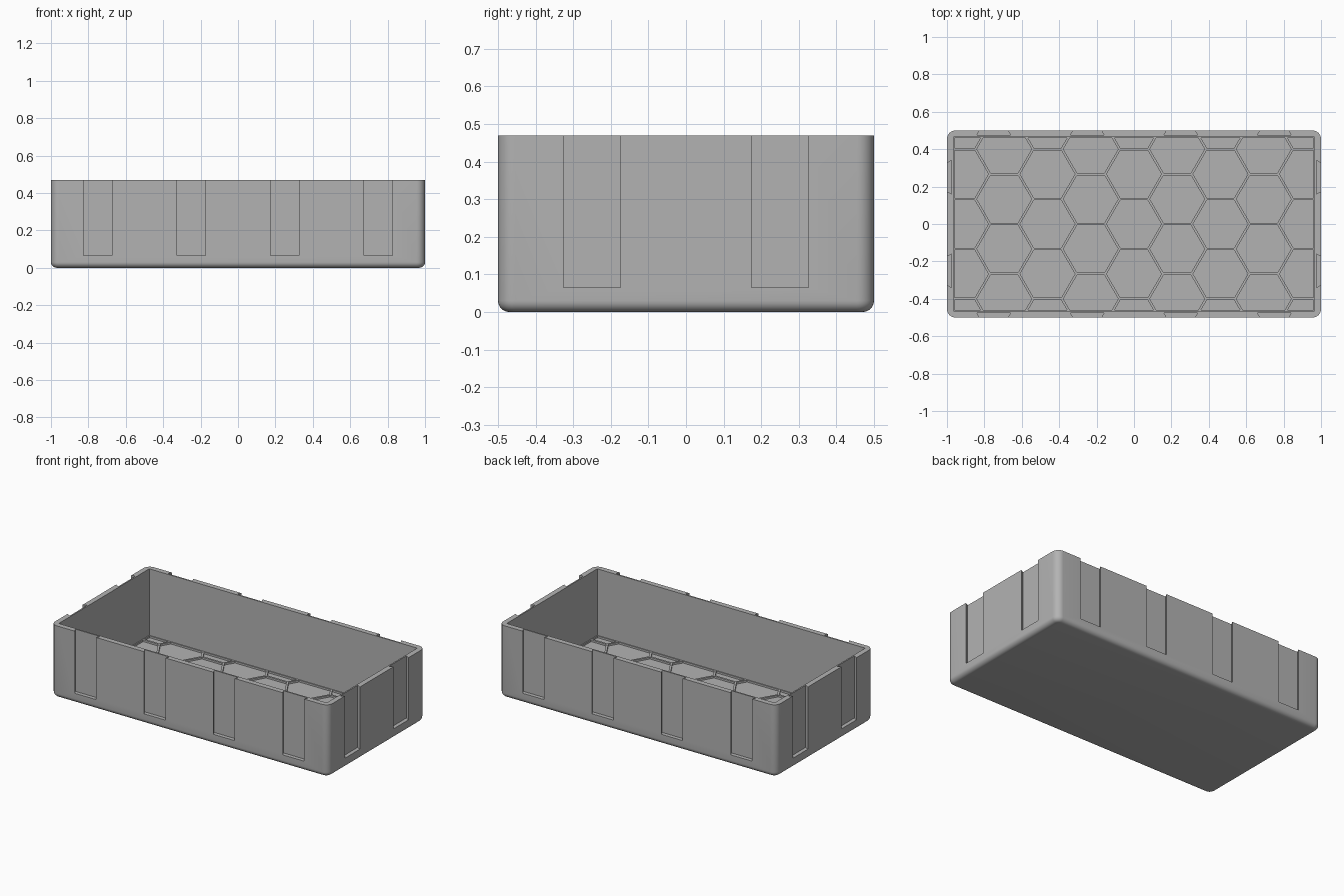
import bpy
import bmesh
from math import cos, sin, pi, sqrt
from mathutils import Vector

old = bpy.data.objects.get("Cube")
if old:
    bpy.data.objects.remove(old, do_unlink=True)

HX, HY, H = 1.0, 0.5, 0.47      # half length, half width, height
WALL = 0.034                    # wall thickness
FLOOR, RIB = 0.025, 0.012       # floor level and rib height above it
PITCH, GAP = 0.267, 0.013       # honeycomb spacing and rib width
MARGIN = 0.006                  # rib strip along the walls

grey = bpy.data.materials.new("plain grey")
grey.use_nodes = True
colour = (0.45, 0.45, 0.45, 1)
grey.diffuse_color = colour
grey.node_tree.nodes["Principled BSDF"].inputs["Base Color"].default_value = colour


def add_object(name, bm, helper=False):
    bmesh.ops.recalc_face_normals(bm, faces=bm.faces)
    mesh = bpy.data.meshes.new(name)
    bm.to_mesh(mesh)
    bm.free()
    mesh.materials.append(grey)
    obj = bpy.data.objects.new(name, mesh)
    bpy.context.collection.objects.link(obj)
    obj.hide_render = helper
    return obj


def prism(bm, outline, z0, z1):
    low = [bm.verts.new((x, y, z0)) for x, y in outline]
    high = [bm.verts.new((x, y, z1)) for x, y in outline]
    bm.faces.new(low[::-1])
    bm.faces.new(high)
    n = len(outline)
    for i in range(n):
        j = (i + 1) % n
        bm.faces.new((low[i], low[j], high[j], high[i]))


def rectangle(x, y):
    return [(-x, -y), (x, -y), (x, y), (-x, y)]


def clip(poly, normal, limit):
    """Keep the part of a polygon where p . normal <= limit."""
    out = []
    for i, b in enumerate(poly):
        a = poly[i - 1]
        da, db = a.dot(normal) - limit, b.dot(normal) - limit
        if (da > 0) != (db > 0):
            out.append(a.lerp(b, da / (da - db)))
        if db <= 0:
            out.append(b)
    return out


# Outer block with rounded corners and a rounded lower edge
bm = bmesh.new()
prism(bm, rectangle(HX, HY), 0, H)
upright = [e for e in bm.edges if abs(e.verts[0].co.z - e.verts[1].co.z) > 0.1]
bmesh.ops.bevel(bm, geom=upright, offset=0.045, segments=8, profile=0.5, affect='EDGES')
base = [e for e in bm.edges if all(v.co.z < 0.001 for v in e.verts)]
bmesh.ops.bevel(bm, geom=base, offset=0.03, segments=6, profile=0.5, affect='EDGES')
tray = add_object("tray", bm)

# Inner cavity
bm = bmesh.new()
prism(bm, rectangle(HX - WALL, HY - WALL), FLOOR + RIB, H + 0.1)
cavity = add_object("cavity_cutter", bm, True)

# Dovetail slots, wider at the inside than at the outer face
bm = bmesh.new()


def slot(centre, out):
    side = Vector((-out.y, out.x))
    mid, half, depth, slope = Vector(centre), 0.076, 0.025, 0.56
    corners = [(-half - slope * depth, -depth), (half + slope * depth, -depth),
               (half - slope * 0.02, 0.02), (-half + slope * 0.02, 0.02)]
    prism(bm, [mid + side * s + out * d for s, d in corners], 0.065, H + 0.1)


for sign in (-1, 1):
    for x in (-0.75, -0.25, 0.25, 0.75):
        slot((x, sign * HY), Vector((0, sign)))
    for y in (-0.25, 0.25):
        slot((sign * HX, y), Vector((sign, 0)))
slots = add_object("slot_cutter", bm, True)

# Honeycomb pockets that leave raised ribs on the floor
bm = bmesh.new()
radius = (PITCH - GAP) / sqrt(3)
lx, ly = HX - WALL - MARGIN, HY - WALL - MARGIN
for col in range(-5, 6):
    for row in range(-3, 4):
        centre = Vector((col * PITCH * sqrt(3) / 2, (row + (col % 2) / 2) * PITCH))
        cell = [centre + radius * Vector((cos(k * pi / 3), sin(k * pi / 3))) for k in range(6)]
        for normal, limit in (((1, 0), lx), ((-1, 0), lx), ((0, 1), ly), ((0, -1), ly)):
            cell = clip(cell, Vector(normal), limit)
        if len(cell) > 2:
            prism(bm, cell, FLOOR, FLOOR + RIB + 0.05)
pockets = add_object("honeycomb_cutter", bm, True)

# Cut everything and bake the result
for cutter in (cavity, slots, pockets):
    mod = tray.modifiers.new(cutter.name, 'BOOLEAN')
    mod.operation = 'DIFFERENCE'
    mod.solver = 'EXACT'
    mod.object = cutter
bpy.ops.object.select_all(action='DESELECT')
bpy.context.view_layer.objects.active = tray
tray.select_set(True)
for mod in list(tray.modifiers):
    bpy.ops.object.modifier_apply(modifier=mod.name)
for cutter in (cavity, slots, pockets):
    bpy.data.objects.remove(cutter, do_unlink=True)
bpy.ops.object.shade_smooth_by_angle(angle=pi / 6)
